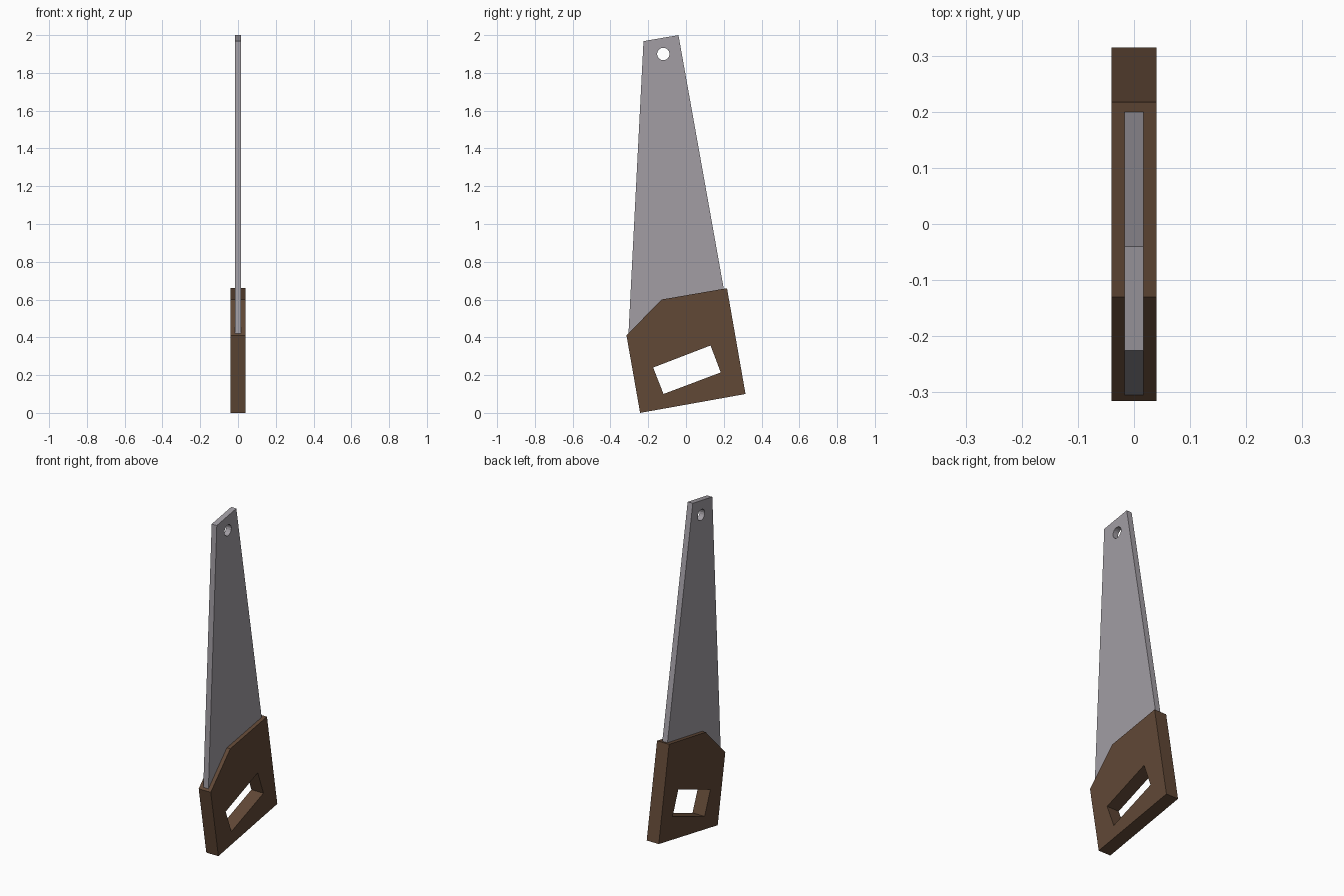
import bpy
from math import pi, cos, sin

if "Cube" in bpy.data.objects:
    bpy.data.objects.remove(bpy.data.objects["Cube"])


def plate(name, outline, hole, half_thickness, color):
    """Flat plate in the YZ plane with one opening, thick along X."""
    curve = bpy.data.curves.new(name + "_profile", 'CURVE')
    curve.dimensions = '2D'
    curve.fill_mode = 'BOTH'
    curve.extrude = half_thickness
    for loop in (outline, hole):
        spline = curve.splines.new('POLY')
        spline.points.add(len(loop) - 1)
        for point, (y, z) in zip(spline.points, loop):
            point.co = (y, z, 0, 1)
        spline.use_cyclic_u = True
    obj = bpy.data.objects.new(name, curve)
    obj.rotation_euler = (pi / 2, 0, pi / 2)
    bpy.context.collection.objects.link(obj)
    mat = bpy.data.materials.new(name + "_material")
    mat.diffuse_color = (*color, 1)
    mat.use_nodes = True
    mat.node_tree.nodes["Principled BSDF"].inputs["Base Color"].default_value = mat.diffuse_color
    curve.materials.append(mat)
    # Turn the filled profile into a flat-shaded mesh
    bpy.ops.object.select_all(action='DESELECT')
    obj.select_set(True)
    bpy.context.view_layer.objects.active = obj
    bpy.ops.object.convert(target='MESH')
    bpy.ops.object.shade_flat()
    return bpy.context.object


# Wooden handle with a slanted grip opening
plate("handle",
      [(-0.243, 0.0), (0.315, 0.10), (0.217, 0.66), (-0.13, 0.60), (-0.315, 0.41)],
      [(-0.174, 0.24), (-0.119, 0.10), (0.184, 0.214), (0.13, 0.357)],
      0.04, (0.12, 0.065, 0.037))

# Tapered blade, seated inside the handle, with a round hanging hole
hang_hole = [(-0.12 + 0.033 * cos(2 * pi * i / 16), 1.90 + 0.033 * sin(2 * pi * i / 16))
             for i in range(16)]
plate("blade",
      [(-0.305, 0.41), (0.227, 0.505), (-0.04, 2.0), (-0.225, 1.968)],
      hang_hole, 0.017, (0.36, 0.34, 0.37))
